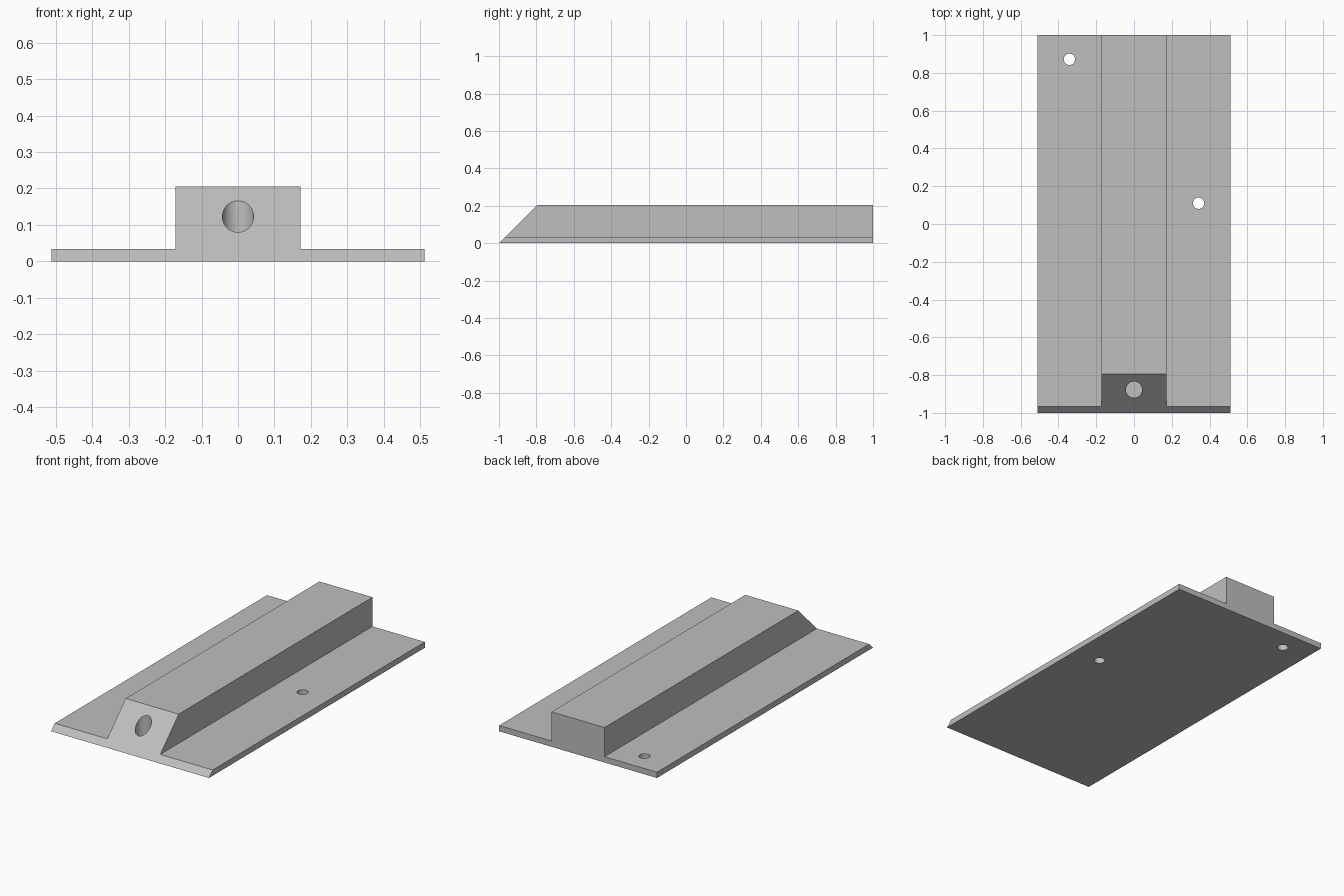
import bpy
import bmesh

cube = bpy.data.objects.get("Cube")
if cube:
    bpy.data.objects.remove(cube, do_unlink=True)

HALF_W, RIB_W = 0.512, 0.172
PLATE_H, RIB_H = 0.034, 0.205

grey = bpy.data.materials.new("plain grey")
grey.use_nodes = True
colour = (0.52, 0.52, 0.52, 1)
grey.diffuse_color = colour
grey.node_tree.nodes["Principled BSDF"].inputs["Base Color"].default_value = colour


def add_object(name, bm):
    bmesh.ops.recalc_face_normals(bm, faces=bm.faces)
    mesh = bpy.data.meshes.new(name)
    bm.to_mesh(mesh)
    bm.free()
    mesh.materials.append(grey)
    obj = bpy.data.objects.new(name, mesh)
    bpy.context.collection.objects.link(obj)
    return obj


# Ribbed plate: one stepped section swept along y, with a 45 degree front
half = [(HALF_W, 0), (HALF_W, PLATE_H), (RIB_W, PLATE_H), (RIB_W, RIB_H)]
section = half + [(-x, z) for x, z in reversed(half)]
bm = bmesh.new()
front = [bm.verts.new((x, -1 + z, z)) for x, z in section]
back = [bm.verts.new((x, 1, z)) for x, z in section]
bm.faces.new(front)
bm.faces.new(back)
for i in range(len(section)):
    j = (i + 1) % len(section)
    bm.faces.new((front[i], front[j], back[j], back[i]))
plate = add_object("ribbed_plate", bm)


def drill(name, x, y, radius, bottom, top):
    """Cut an upright round hole in the plate."""
    bm = bmesh.new()
    bmesh.ops.create_cone(bm, cap_ends=True, segments=48, radius1=radius,
                          radius2=radius, depth=top - bottom)
    bmesh.ops.translate(bm, verts=bm.verts, vec=(x, y, (top + bottom) / 2))
    cutter = add_object(name, bm)
    cutter.hide_render = True
    cut = plate.modifiers.new(name, 'BOOLEAN')
    cut.operation = 'DIFFERENCE'
    cut.solver = 'EXACT'
    cut.object = cutter
    bpy.ops.object.modifier_apply(modifier=cut.name)
    bpy.data.objects.remove(cutter, do_unlink=True)


bpy.ops.object.select_all(action='DESELECT')
bpy.context.view_layer.objects.active = plate
plate.select_set(True)

# Two screw holes through the flanges, one blind hole in the sloped rib end
drill("back_screw_hole", -0.342, 0.872, 0.03, -0.1, 0.1)
drill("side_screw_hole", 0.342, 0.11, 0.03, -0.1, 0.1)
drill("blind_hole", 0, -0.877, 0.043, PLATE_H, 0.4)

bpy.ops.object.shade_smooth_by_angle()
